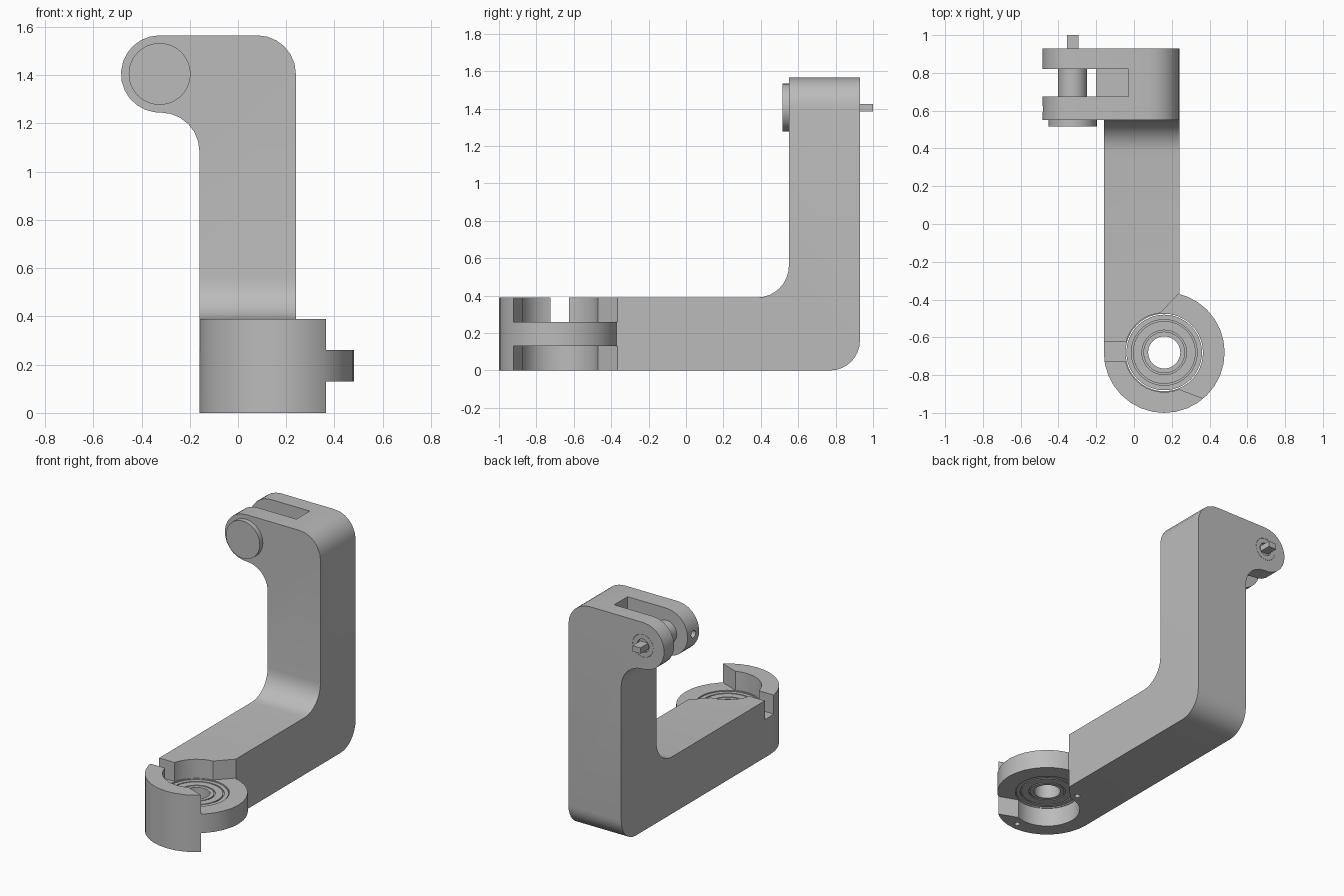
import bpy, bmesh
from math import sin, cos, radians, pi
from mathutils import Matrix, Vector

if "Cube" in bpy.data.objects:
    bpy.data.objects.remove(bpy.data.objects["Cube"], do_unlink=True)

grey = bpy.data.materials.new("machined grey")
grey.use_nodes = True
grey.diffuse_color = (0.5, 0.5, 0.5, 1)
grey.node_tree.nodes["Principled BSDF"].inputs["Base Color"].default_value = (0.5, 0.5, 0.5, 1)


def arc(cx, cy, r, start, end, steps):
    return [(cx + r * cos(radians(start + (end - start) * i / steps)),
             cy + r * sin(radians(start + (end - start) * i / steps))) for i in range(steps + 1)]


def circle(cx, cy, r, steps=48):
    return arc(cx, cy, r, 0, 360, steps)[:-1]


def make_object(name, bm):
    bmesh.ops.recalc_face_normals(bm, faces=bm.faces)
    mesh = bpy.data.meshes.new(name)
    bm.to_mesh(mesh)
    bm.free()
    mesh.materials.append(grey)
    ob = bpy.data.objects.new(name, mesh)
    bpy.context.collection.objects.link(ob)
    return ob


def prism(name, outline, axis, low, high):
    """Extrude a 2D outline along an axis; outline uses the other two axes in xyz order."""
    place = {"x": lambda a, b: (low, a, b), "y": lambda a, b: (a, low, b),
             "z": lambda a, b: (a, b, low)}[axis]
    bm = bmesh.new()
    face = bm.faces.new([bm.verts.new(place(a, b)) for a, b in outline])
    moved = bmesh.ops.extrude_face_region(bm, geom=[face])["geom"]
    step = Vector([high - low if axis == k else 0 for k in "xyz"])
    bmesh.ops.translate(bm, vec=step, verts=[v for v in moved if isinstance(v, bmesh.types.BMVert)])
    return make_object(name, bm)


def rect(a0, a1, b0, b1):
    return [(a0, b0), (a1, b0), (a1, b1), (a0, b1)]


def lathe(name, profile, centre, axis="z", steps=48):
    """Revolve a closed (radius, height) profile."""
    bm = bmesh.new()
    rings = [[bm.verts.new((r * cos(2 * pi * i / steps), r * sin(2 * pi * i / steps), h))
              for i in range(steps)] for r, h in profile]
    for k, ring in enumerate(rings):
        nxt = rings[(k + 1) % len(rings)]
        for i in range(steps):
            j = (i + 1) % steps
            bm.faces.new((ring[i], ring[j], nxt[j], nxt[i]))
    if axis == "y":
        bm.transform(Matrix.Rotation(radians(-90), 4, "X"))
    bm.transform(Matrix.Translation(centre))
    return make_object(name, bm)


def combine(target, other, operation):
    mod = target.modifiers.new(operation, "BOOLEAN")
    mod.object, mod.operation, mod.solver = other, operation, "EXACT"
    bpy.context.view_layer.objects.active = target
    bpy.ops.object.modifier_apply(modifier=mod.name)
    bpy.data.objects.remove(other, do_unlink=True)


HUB = (0.16, -0.68)
PIVOT = (-0.325, 1.405)

# L-shaped side outline, limited by the front outline with its rounded hook head
side = ([(HUB[1], 0)] + arc(0.77, 0.16, 0.16, -90, 0, 8) + [(0.93, 1.8), (0.55, 1.8)]
        + arc(0.38, 0.56, 0.17, 0, -90, 8) + [(HUB[1], 0.39)])
front = ([(-0.16, -0.2), (0.24, -0.2)] + arc(0.08, 1.405, 0.16, 0, 90, 6)
         + arc(*PIVOT, 0.16, 90, 262, 12) + arc(-0.32, 1.085, 0.16, 90, 0, 6))
bracket = prism("bracket", side, "x", -0.8, 0.8)
combine(bracket, prism("front_limit", front, "y", -1.5, 1.5), "INTERSECT")

# Round hub at the end of the lower arm
combine(bracket, prism("hub", circle(*HUB, 0.32, 32), "z", 0, 0.39), "UNION")

# Open pockets above and below the hub's middle web
pocket = arc(*HUB, 0.21, 95.5, 292, 24) + [(0.62, -1.02), (0.62, 0.035)]
for low, high in ((0.26, 0.6), (-0.2, 0.13)):
    combine(bracket, prism("pocket", pocket, "z", low, high), "DIFFERENCE")

# Bearing seat, wall notch, blind screw holes
combine(bracket, prism("seat", circle(*HUB, 0.205), "z", -0.1, 0.5), "DIFFERENCE")
combine(bracket, prism("notch", rect(-0.4, 0.0, -0.725, -0.625), "z", 0.26, 0.6), "DIFFERENCE")
for x, y in ((0.125, -0.42), (0.19, -0.945)):
    combine(bracket, prism("screw_hole", circle(x, y, 0.018, 16), "z", -0.1, 0.1), "DIFFERENCE")

# Fork slot, shaft bores and set screw hole in the head
combine(bracket, prism("slot", rect(-0.8, -0.03, 0.675, 0.82), "z", 1.19, 1.9), "DIFFERENCE")
combine(bracket, prism("bore", circle(*PIVOT, 0.078, 32), "y", 0.6, 1.2), "DIFFERENCE")
combine(bracket, prism("set_hole", circle(0.61, PIVOT[1], 0.025, 16), "x", -0.6, -0.38), "DIFFERENCE")

# Ball bearing with shallow grooves between its races
half = [(0.085, 0.06), (0.11, 0.06), (0.11, 0.052), (0.118, 0.052), (0.118, 0.06),
        (0.166, 0.06), (0.166, 0.05), (0.174, 0.05), (0.174, 0.06), (0.2, 0.06)]
bearing = lathe("bearing", half + [(r, -h) for r, h in reversed(half)], (*HUB, 0.195))

# Pivot shaft with thumb knob, stepped end and flat tang
knob = prism("pivot_knob", circle(*PIVOT, 0.128), "y", 0.517, 0.552)
shaft = prism("pivot_shaft", circle(*PIVOT, 0.077, 32), "y", 0.6, 0.915)
collar = lathe("shaft_collar", [(0.045, -0.02), (0.077, -0.02), (0.077, 0.012), (0.045, 0.012)],
               (PIVOT[0], 0.918, PIVOT[1]), "y", 32)
tang = prism("shaft_tang", rect(PIVOT[0] - 0.03, PIVOT[0] + 0.03, 1.385, 1.425), "y", 0.9, 1.0)

# Smooth curved surfaces, keep edges sharp
bpy.ops.object.select_all(action="DESELECT")
for ob in (bracket, bearing, knob, shaft, collar, tang):
    ob.select_set(True)
bpy.context.view_layer.objects.active = bracket
bpy.ops.object.shade_smooth_by_angle(angle=radians(30))
